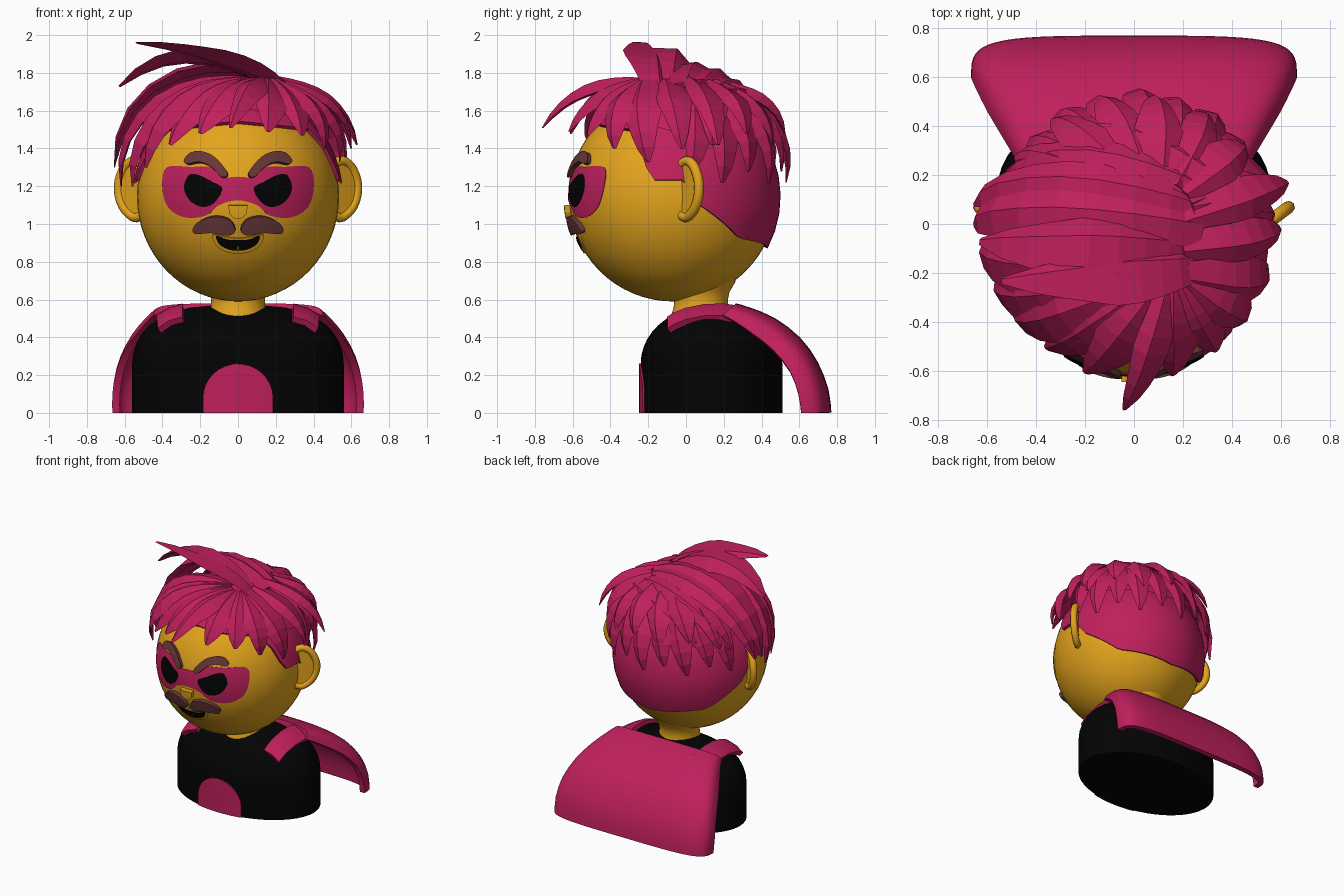
import bpy, bmesh
from math import sin, cos, acos, pi, radians, sqrt
from mathutils import Vector

if "Cube" in bpy.data.objects:
    bpy.data.objects.remove(bpy.data.objects["Cube"])

CENTRE = Vector((0, -.07, 1.145))   # head centre and radii
RX, RY, RZ = .535, .55, .555


def material(name, rgb):
    m = bpy.data.materials.new(name)
    m.use_nodes = True
    col = (*rgb, 1)
    m.diffuse_color = col
    for node in m.node_tree.nodes:
        if node.type == 'BSDF_PRINCIPLED':
            node.inputs["Base Color"].default_value = col
    return m


PINK = material("raspberry", (.52, .014, .108))
SKIN = material("golden skin", (.78, .375, .012))
BLACK = material("black", (.001, .001, .001))
BROWN = material("dark brown", (.135, .039, .039))


def finish(name, bm, mat, smooth=True, thick=0):
    bmesh.ops.recalc_face_normals(bm, faces=bm.faces[:])
    me = bpy.data.meshes.new(name)
    bm.to_mesh(me)
    bm.free()
    me.materials.append(mat)
    ob = bpy.data.objects.new(name, me)
    bpy.context.collection.objects.link(ob)
    if thick:
        mod = ob.modifiers.new("thickness", 'SOLIDIFY')
        mod.thickness = thick
        mod.offset = 0
    if smooth:
        me.shade_smooth()
        mod = ob.modifiers.new("crisp edges", 'EDGE_SPLIT')
        mod.split_angle = radians(35)
    return ob


def grid(name, rows, mat, loop=False, caps=False, smooth=True, thick=0):
    """Skin a list of equally long point rows."""
    bm = bmesh.new()
    vs = [[bm.verts.new(p) for p in row] for row in rows]
    n = len(rows[0])
    for a, b in zip(vs, vs[1:]):
        for j in range(n if loop else n - 1):
            k = (j + 1) % n
            bm.faces.new((a[j], a[k], b[k], b[j]))
    if caps:
        bm.faces.new(vs[0])
        bm.faces.new(vs[-1])
    return finish(name, bm, mat, smooth, thick)


def rounded(pts, closed=True, steps=4):
    """Catmull-Rom curve through points of any dimension."""
    n, out = len(pts), []
    for i in range(n if closed else n - 1):
        a, b, c, d = [Vector(pts[k % n] if closed else pts[max(0, min(n - 1, k))])
                      for k in range(i - 1, i + 3)]
        for s in range(steps):
            t = s / steps
            out.append(b + (c - a) * t / 2 + (a - b * 2.5 + c * 2 - d / 2) * t * t
                       + (b * 1.5 - a / 2 - c * 1.5 + d / 2) * t ** 3)
    if not closed:
        out.append(Vector(pts[-1]))
    return out


def face_y(x, z):
    return CENTRE.y - RY * sqrt(max(0, 1 - (x / RX) ** 2 - ((z - CENTRE.z) / RZ) ** 2))


def chest_y(x, z):
    return .135 - .37 * sqrt(1 - (x / .56) ** 2)


def patch(name, pts, mat, out, thick, surface=face_y):
    """Outline in x and z, filled and laid onto a curved surface."""
    bm = bmesh.new()
    bm.faces.new([bm.verts.new((p[0], 0, p[1])) for p in pts])
    bmesh.ops.triangulate(bm, faces=bm.faces[:])
    for axis, no in ((0, (1, 0, 0)), (1, (0, 0, 1))):
        lo, hi = min(p[axis] for p in pts), max(p[axis] for p in pts)
        cuts = int((hi - lo) / .04) + 1
        for i in range(1, cuts):
            bmesh.ops.bisect_plane(bm, geom=bm.verts[:] + bm.edges[:] + bm.faces[:],
                                   plane_co=Vector(no) * (lo + (hi - lo) * i / cuts), plane_no=no)
    for v in bm.verts:
        v.co.y = surface(v.co.x, v.co.z) - out
    return finish(name, bm, mat, True, thick)


def mirrored(half):
    return half + [(-x, z) for x, z in reversed(half) if x > 0]


# Head and neck
bm = bmesh.new()
bmesh.ops.create_uvsphere(bm, u_segments=48, v_segments=32, radius=1)
for v in bm.verts:
    v.co = CENTRE + Vector((v.co.x * RX, v.co.y * RY, v.co.z * RZ))
finish("head", bm, SKIN)
ring = [2 * pi * i / 48 for i in range(48)]
grid("neck", [[(r * cos(a), .08 + r * sin(a), z) for a in ring]
              for r, z in ((.16, .51), (.145, .56), (.142, .6), (.15, .64), (.168, .67), (.185, .7))],
     SKIN, loop=True, caps=True)

# Body: oval block with a domed top, broader across the shoulders
rows = [[(.56 * cos(a), .135 + .375 * sin(a), 0) for a in ring]]
for r in (1, .99, .96, .91, .84, .75, .62, .45, .25, .02):
    rows.append([(.56 * r * cos(a), .135 + .375 * r * sin(a),
                  .26 + .31 * sqrt(1 - r ** (2 + 1.2 * cos(a) ** 2))) for a in ring])
grid("body", rows, BLACK, loop=True, caps=True)
arch = [(.185 * cos(pi * i / 16), .08 + .18 * sin(pi * i / 16)) for i in range(17)]
patch("chest_panel", arch + [(-.185, 0), (.185, 0)], PINK, .009, .009, chest_y)

# Cape: back centre line, half width, side edge
rows = []
for yc, zc, w, ye, ze in rounded([
        (.75, 0, .645, .61, 0), (.735, .12, .645, .595, .1), (.68, .26, .625, .55, .22),
        (.59, .385, .58, .46, .33), (.46, .485, .52, .36, .41),
        (.33, .54, .46, .26, .48), (.26, .56, .43, .2, .51)], closed=False, steps=2):
    row = []
    for i in range(33):
        a = pi * (i / 32 - .5)
        b = 1 - sqrt(max(0, cos(a)))
        x = w * sqrt(abs(sin(a))) * (1 if a > 0 else -1)
        row.append((x, yc + (ye - yc) * b, zc + (ze - zc) * b))
    rows.append(row)
grid("cape", rows, PINK, thick=.04)
for side, s in (("left", 1), ("right", -1)):
    grid(side + "_cape_strap", [[(s * .29, y, z), (s * .36, y, z - .02), (s * (.42 + y / 20), y, z - .06)]
         for y, z in ((.32, .545), (.2, .562), (.1, .56), (0, .54), (-.06, .515), (-.09, .495))],
         PINK, thick=.035)

# Face
patch("mask", rounded(mirrored([(0, 1.25), (.08, 1.25), (.14, 1.3), (.25, 1.302), (.375, 1.3), (.4, 1.2),
      (.37, 1.09), (.28, 1.035), (.17, 1.045), (.1, 1.1), (0, 1.125)])), PINK, .002, .004)
patch("nose", mirrored([(0, 1.1), (.05, 1.1), (.045, 1.06), (.025, 1.035), (0, 1.03)]), SKIN, .012, .035)
patch("lips", rounded(mirrored([(0, .925), (.08, .935), (.135, .943), (.12, .895), (.07, .857), (0, .846)])),
      SKIN, .003, .01)
patch("mouth", rounded(mirrored([(0, .915), (.06, .918), (.115, .938), (.1, .895), (.055, .868), (0, .86)])),
      BLACK, .008, .005)
EYE = [(.085, 1.19), (.14, 1.225), (.21, 1.26), (.26, 1.258), (.285, 1.19), (.25, 1.12), (.18, 1.09), (.12, 1.12)]
BROW = [(.28, 1.33), (.25, 1.37), (.19, 1.38), (.12, 1.35), (.06, 1.28), (.06, 1.25), (.09, 1.25),
        (.14, 1.3), (.2, 1.325), (.26, 1.315)]
TACHE = [(.014, .975), (.04, 1.02), (.09, 1.04), (.15, 1.038), (.21, 1.01), (.233, .975), (.215, .952),
         (.14, .957), (.07, .945), (.03, .95)]
EAR = [(0, 1.31), (.06, 1.335), (.12, 1.305), (.16, 1.23), (.16, 1.15), (.125, 1.08), (.06, 1.035), (0, 1.05)]
for side, s in (("left", 1), ("right", -1)):
    for part, pts, mat, out, thick in (("eye", EYE, BLACK, .006, .005), ("eyebrow", BROW, BROWN, .01, .03),
                                       ("moustache", TACHE, BROWN, .012, .035)):
        patch(f"{side}_{part}", rounded([(s * x, z) for x, z in pts]), mat, out, thick)
    # Ear: thin plate inside a rounded rim, swept backwards
    path = [(s * (.5 + .8 * u), -.03 + .6 * u, z) for u, z in rounded(EAR, closed=False)]
    bm = bmesh.new()
    bm.faces.new([bm.verts.new(p) for p in path])
    finish(side + "_ear_plate", bm, SKIN, False, .02)
    cu = bpy.data.curves.new(side + "_ear_rim", 'CURVE')
    cu.dimensions = '3D'
    cu.bevel_depth = .026
    cu.bevel_resolution = 2
    cu.use_fill_caps = True
    sp = cu.splines.new('POLY')
    sp.points.add(len(path) - 1)
    for pt, p in zip(sp.points, path):
        pt.co = (*p, 1)
        pt.radius = 1
    sp.use_smooth = True
    cu.materials.append(SKIN)
    bpy.context.collection.objects.link(bpy.data.objects.new(side + "_ear_rim", cu))


# Hair shells, bounded by a hairline height for each angle from the front
def hair_shell(name, line, top, rim, thick):
    rows = []
    for i in range(13):
        row = []
        for j in range(72):
            deg = j * 5 - 180
            for (a0, z0), (a1, z1) in zip(line, line[1:]):
                if a0 <= abs(deg) <= a1:
                    z = z0 + (z1 - z0) * (abs(deg) - a0) / (a1 - a0)
            phi = max(.01, acos((z - CENTRE.z) / RZ) * i / 12)
            a, k = radians(deg), top + (rim - top) * i / 12
            row.append(CENTRE + k * Vector((RX * sin(phi) * sin(a), -RY * sin(phi) * cos(a), RZ * cos(phi))))
        rows.append(row)
    grid(name, rows, PINK, loop=True, thick=thick)


hair_shell("hair_cap", [(0, 1.53), (60, 1.49), (74, 1.36), (76, 1.23), (95, 1.23), (105, 1.1),
                        (132, .93), (180, .88)], 1.02, 1.02, .02)
hair_shell("hair_mass", [(0, 1.58), (60, 1.53), (110, 1.42), (180, 1.38)], 1.15, 1.08, 0)


def lock(name, start, end, width, lift=.04, depth=.045, roll=0):
    """Broad, blunt-tipped, ridged tuft bent round the head from start to end."""
    a, b = Vector(start) - CENTRE, Vector(end) - CENTRE
    da, db = a.normalized(), b.normalized()
    rows, n, r = [], 8, radians(roll)
    for i in range(n + 1):
        t = i / n
        up = da.slerp(db, t)
        ahead = (da.slerp(db, t + .05) - up).normalized()
        side = ahead.cross(up).normalized()
        p = CENTRE + up * (a.length + (b.length - a.length) * t + lift * sin(pi * t ** 1.5))
        f = min(.5 + t, 1, .1 + 1.3 * (1 - t) ** .7)
        w = (side * cos(r) + up * sin(r)) * width * f / 2
        h = (up * cos(r) - side * sin(r)) * depth * f
        rows.append([p - w - h * .4, p + w * .25 + h * .6, p + w - h * .4, p - h])
    grid(name, rows, PINK, loop=True, caps=True, smooth=False)


FRINGE = [(-.04, -.76, 1.51, .17), (.16, -.62, 1.49, .23), (.34, -.52, 1.47, .23), (.46, -.38, 1.4, .22),
          (.54, -.2, 1.33, .23), (-.2, -.61, 1.48, .27), (-.36, -.51, 1.42, .28), (-.49, -.38, 1.3, .28),
          (-.56, -.25, 1.2, .27), (-.62, -.1, 1.2, .27)]
for i, (x, y, z, w) in enumerate(FRINGE):
    lock(f"fringe_lock_{i}", (.15 + x / 8, -.2 + y / 20, 1.76), (x, y, z), w, .015 if y < -.45 else .05)

# Broad locks swept over the top to the right-hand side
SWEPT = [(-.655, 0, 1.3, .28), (-.655, .08, 1.31, .24), (-.53, .2, 1.4, .24), (-.4, .34, 1.4, .24)]
for i, (x, y, z, w) in enumerate(SWEPT):
    lock(f"swept_lock_{i}", (.28, -.02 + i * .08, 1.74 - i * .01), (x, y, z), w, .08 - i * .02)
lock("upper_spike", (.25, -.16, 1.72), (-.54, -.23, 1.96), .3, -.06, .06, -32)
lock("lower_spike", (.22, -.1, 1.72), (-.63, -.07, 1.73), .32, .05, .07, -22)
lock("left_flick", (.2, .02, 1.77), (.63, .17, 1.42), .2, .03)
lock("left_flick_front", (.2, -.1, 1.76), (.6, -.02, 1.4), .2, .04)

# Two layers of short locks around the back
for layer, (count, low, reach) in enumerate(((10, 1.22, .56), (7, 1.42, .58))):
    for i in range(count):
        a = radians(-68 + 152 * (i + layer / 2) / (count - 1 + layer))
        lock(f"back_lock_{layer}_{i}", (.08 + .16 * sin(a), .04 + .14 * cos(a), 1.755),
             (reach * sin(a), .55 * cos(a) - .02, low + .06 * (i % 2)), .22, .04)
